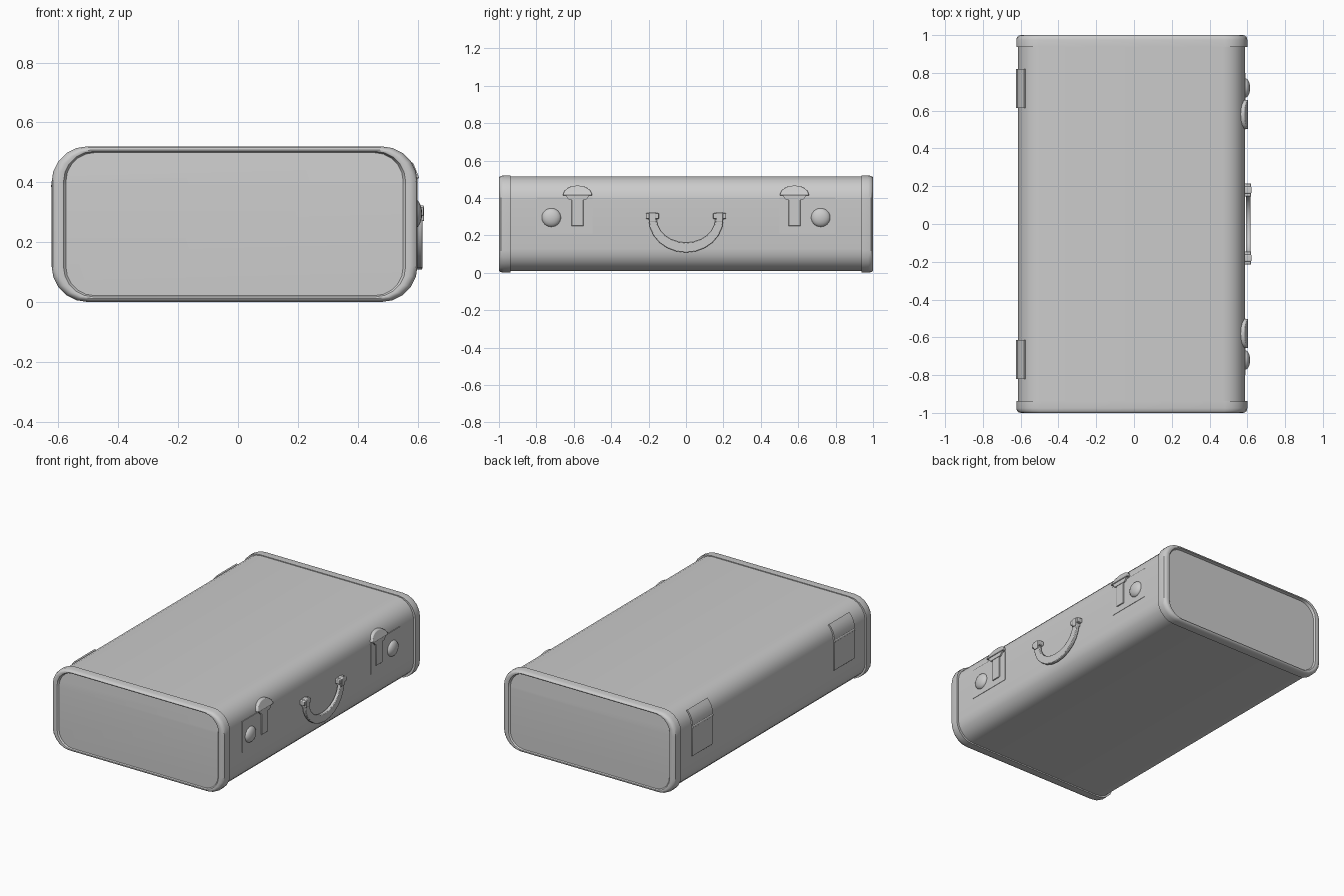
import bpy, bmesh
from math import cos, sin, pi, radians

cube = bpy.data.objects.get("Cube")
if cube:
    bpy.data.objects.remove(cube)

grey = bpy.data.materials.new("plain grey")
grey.use_nodes = True
grey.diffuse_color = (0.6, 0.6, 0.6, 1)
grey.node_tree.nodes["Principled BSDF"].inputs["Base Color"].default_value = (0.6, 0.6, 0.6, 1)
SEAM = 0.39


def finish(name, bm, bevel=0, angle=35):
    bmesh.ops.recalc_face_normals(bm, faces=bm.faces)
    mesh = bpy.data.meshes.new(name)
    bm.to_mesh(mesh)
    bm.free()
    mesh.materials.append(grey)
    ob = bpy.data.objects.new(name, mesh)
    bpy.context.collection.objects.link(ob)
    if bevel:
        mod = ob.modifiers.new("soft edges", "BEVEL")
        mod.width, mod.segments = bevel, 2
    bpy.ops.object.select_all(action="DESELECT")
    ob.select_set(True)
    bpy.context.view_layer.objects.active = ob
    bpy.ops.object.shade_smooth_by_angle(angle=radians(angle))
    return ob


def outline(x0, x1, z0, z1, r, steps=5):
    """Rounded rectangle in x and z, with a point at the lid seam on each side."""
    pts = [(x1, SEAM)]
    corners = [(x1 - r, z1 - r), (x0 + r, z1 - r), (x0 + r, z0 + r), (x1 - r, z0 + r)]
    for k, (cx, cz) in enumerate(corners):
        if k == 2:
            pts.append((x0, SEAM))
        for i in range(steps + 1):
            a = pi / 2 * (k + i / steps)
            pts.append((cx + r * cos(a), cz + r * sin(a)))
    return pts


def prism(name, pts, axis, lo, hi, bevel=0):
    """Extrude a side profile along x (points are y, z) or y (points are x, z)."""
    bm = bmesh.new()
    place = (lambda p, d: (d, p[0], p[1])) if axis == "x" else (lambda p, d: (p[0], d, p[1]))
    a = [bm.verts.new(place(p, lo)) for p in pts]
    b = [bm.verts.new(place(p, hi)) for p in pts]
    bm.faces.new(a)
    bm.faces.new(b)
    for i in range(len(pts)):
        j = (i + 1) % len(pts)
        bm.faces.new((a[i], a[j], b[j], b[i]))
    return finish(name, bm, bevel)


def box(name, x, y, z, bevel=0):
    return prism(name, [(y[0], z[0]), (y[1], z[0]), (y[1], z[1]), (y[0], z[1])], "x", x[0], x[1], bevel)


def dome(name, centre, size):
    bm = bmesh.new()
    bmesh.ops.create_uvsphere(bm, u_segments=20, v_segments=12, radius=1)
    bmesh.ops.scale(bm, vec=size, verts=bm.verts)
    bmesh.ops.translate(bm, vec=centre, verts=bm.verts)
    return finish(name, bm, angle=60)


# Long shell
prism("case_shell", outline(-0.613, 0.588, 0.008, 0.515, 0.12), "y", -0.96, 0.96)


# Rounded end rims, each with a panel creased at the lid seam
def end_cap(name, side):
    rings = [(0, 0, 0.938), (0, 0, 0.975), (0.004, 0.003, 0.99), (0.014, 0.008, 0.998),
             (0.026, 0.012, 1.0), (0.04, 0.017, 0.998), (0.048, 0.021, 0.99)]
    bm = bmesh.new()
    loops = []
    for dx, dz, y in rings:
        pts = outline(-0.623 + dx, 0.6 - dx, dz, 0.52 - dz, 0.12 - dx * 0.5)
        loops.append([bm.verts.new((x, side * y, z)) for x, z in pts])
    # The lid part of the panel leans slightly inward
    for v in loops[-1]:
        v.co.y -= side * max(0, v.co.z - SEAM) * 0.1
    n = len(loops[0])
    for a, b in zip(loops, loops[1:]):
        for i in range(n):
            bm.faces.new((a[i], a[(i + 1) % n], b[(i + 1) % n], b[i]))
    half = n // 2
    bm.faces.new(loops[-1][:half + 1])
    bm.faces.new(loops[-1][half:] + loops[-1][:1])
    bm.faces.new(loops[0])
    finish(name, bm)


end_cap("front_end_cap", -1)
end_cap("back_end_cap", 1)

# Carrying handle: a U-shaped strap
arc = [pi * i / 12 for i in range(13)]
outer = [(0.2 * cos(a), 0.288 - 0.18 * sin(a)) for a in arc]
inner = [(0.157 * cos(a), 0.288 - 0.127 * sin(a)) for a in reversed(arc)]
prism("handle", outer + inner, "x", 0.594, 0.616, 0.004)

for side, word in ((-1, "front"), (1, "back")):
    def span(a, b):
        return sorted((side * a, side * b))

    # Handle mounts
    box(word + "_handle_mount", (0.585, 0.62), span(0.145, 0.215), (0.288, 0.318), 0.004)
    box(word + "_handle_post", (0.585, 0.622), span(0.162, 0.198), (0.27, 0.322), 0.004)

    # Latch: backing plate, stem, rounded cap and round lock button
    box(word + "_latch_plate", (0.58, 0.5905), span(0.5, 0.8), (0.21, 0.405))
    box(word + "_latch_stem", (0.58, 0.597), span(0.548, 0.612), (0.25, 0.41), 0.003)
    prism(word + "_latch_neck", [(side * 0.58 + y, z) for y, z in
          ((-0.065, 0.415), (-0.045, 0.388), (0.045, 0.388), (0.065, 0.415))], "x", 0.58, 0.6)
    cap = [(side * 0.58 + 0.078 * cos(a), 0.413 + 0.053 * sin(a)) for a in arc]
    ob = prism(word + "_latch_cap", cap, "x", 0.575, 0.606, 0.004)
    for v in ob.data.vertices:  # lean the cap over the lid's curve
        v.co.x -= (v.co.z - 0.413) * 0.4
    dome(word + "_lock_button", (0.588, side * 0.72, 0.295), (0.027, 0.052, 0.05))

    # Hinge: flat lower leaf, knuckle and an upper leaf bent over the lid
    y0, y1 = span(0.615, 0.82)
    box(word + "_hinge_lower_leaf", (-0.62, -0.605), (y0, y1), (0.2, SEAM), 0.002)
    bend = [radians(a) for a in (180, 168, 156, 145, 134)]
    leaf = [(-0.493 + r * cos(a), 0.395 + r * sin(a))
            for r, line in ((0.129, bend), (0.115, bend[::-1])) for a in line]
    prism(word + "_hinge_upper_leaf", leaf, "y", y0, y1)
    pin = [(-0.615 + 0.01 * cos(2 * a), 0.388 + 0.01 * sin(2 * a)) for a in arc[:-1]]
    prism(word + "_hinge_knuckle", pin, "y", y0, y1)
